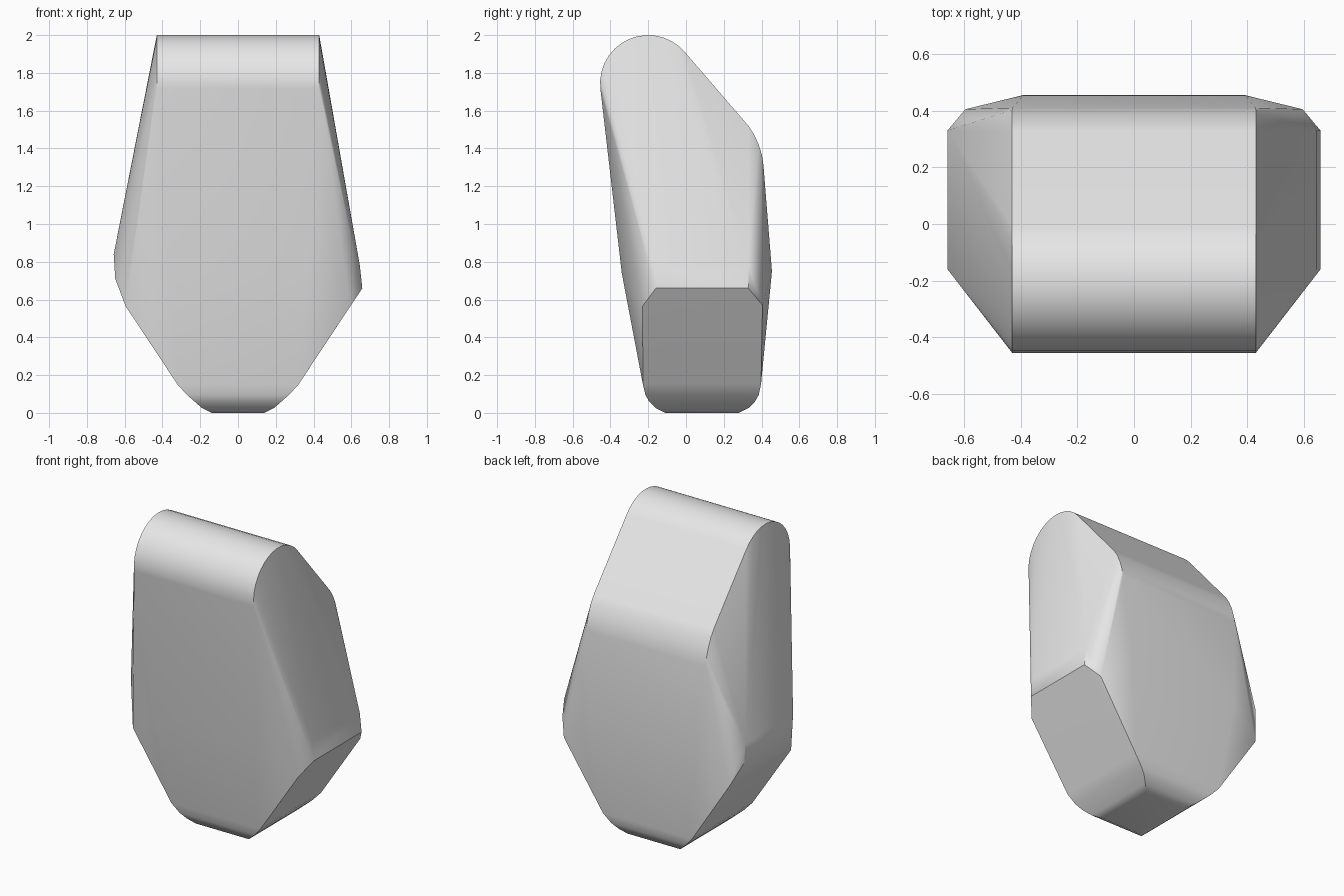
import bpy, bmesh, math

cube = bpy.data.objects.get("Cube")
if cube:
    bpy.data.objects.remove(cube, do_unlink=True)

stone = bpy.data.materials.new("plain grey")
stone.use_nodes = True
grey = (0.8, 0.8, 0.8, 1)
stone.diffuse_color = grey
stone.node_tree.nodes["Principled BSDF"].inputs["Base Color"].default_value = grey

points = []


def add_pair(x, y, z):
    """Add a corner on both sides."""
    points.extend([(x, y, z), (-x, y, z)])


# Rounded crest: an arc that rolls from the front face over the top
CREST_X, RADIUS = 0.43, 0.255
STEPS = 14
start, end = math.radians(187), math.radians(40)
for i in range(STEPS + 1):
    a = start + (end - start) * i / STEPS
    add_pair(CREST_X, -0.2 + RADIUS * math.cos(a), 2 - RADIUS + RADIUS * math.sin(a))

# Soft shoulder at the rear
for y, z in [(0.33, 1.52), (0.36, 1.475), (0.385, 1.42), (0.402, 1.365), (0.41, 1.31)]:
    add_pair(CREST_X, y, z)

# Belly of the front and rear faces
add_pair(0.37, -0.34, 0.74)
add_pair(0.39, 0.455, 0.75)

# Rounded foot: half width, front, rear, height
for x, front, rear, z in [(0.14, -0.11, 0.28, 0), (0.19, -0.16, 0.33, 0.025),
                          (0.23, -0.195, 0.365, 0.06), (0.27, -0.215, 0.385, 0.095),
                          (0.32, -0.228, 0.397, 0.15)]:
    add_pair(x, front, z)
    add_pair(x, rear, z)

# Flank corners: crisp on the left side, bevelled on the right side
for y in (-0.16, 0.33):
    points.extend([(0.658, y, 0.66), (0.645, y, 0.78)])
    points.extend([(-0.658, y, 0.84), (-0.65, y, 0.71)])
add_pair(0.595, -0.23, 0.565)
add_pair(0.595, 0.405, 0.57)

# Wrap the corners in one solid skin
bm = bmesh.new()
for p in points:
    bm.verts.new(p)
hull = bmesh.ops.convex_hull(bm, input=bm.verts)
loose = {v for v in hull["geom_interior"] + hull["geom_unused"]
         if isinstance(v, bmesh.types.BMVert) and v.is_valid}
bmesh.ops.delete(bm, geom=list(loose), context="VERTS")
bmesh.ops.dissolve_limit(bm, angle_limit=math.radians(1), verts=bm.verts, edges=bm.edges)
bmesh.ops.recalc_face_normals(bm, faces=bm.faces)

mesh = bpy.data.meshes.new("boulder")
bm.to_mesh(mesh)
bm.free()
mesh.materials.append(stone)
boulder = bpy.data.objects.new("boulder", mesh)
bpy.context.collection.objects.link(boulder)

# Smooth rounds, sharp creases
bpy.ops.object.select_all(action="DESELECT")
boulder.select_set(True)
bpy.context.view_layer.objects.active = boulder
bpy.ops.object.shade_smooth_by_angle(angle=math.radians(30))
weighted = boulder.modifiers.new("even shading", "WEIGHTED_NORMAL")
weighted.keep_sharp = True
